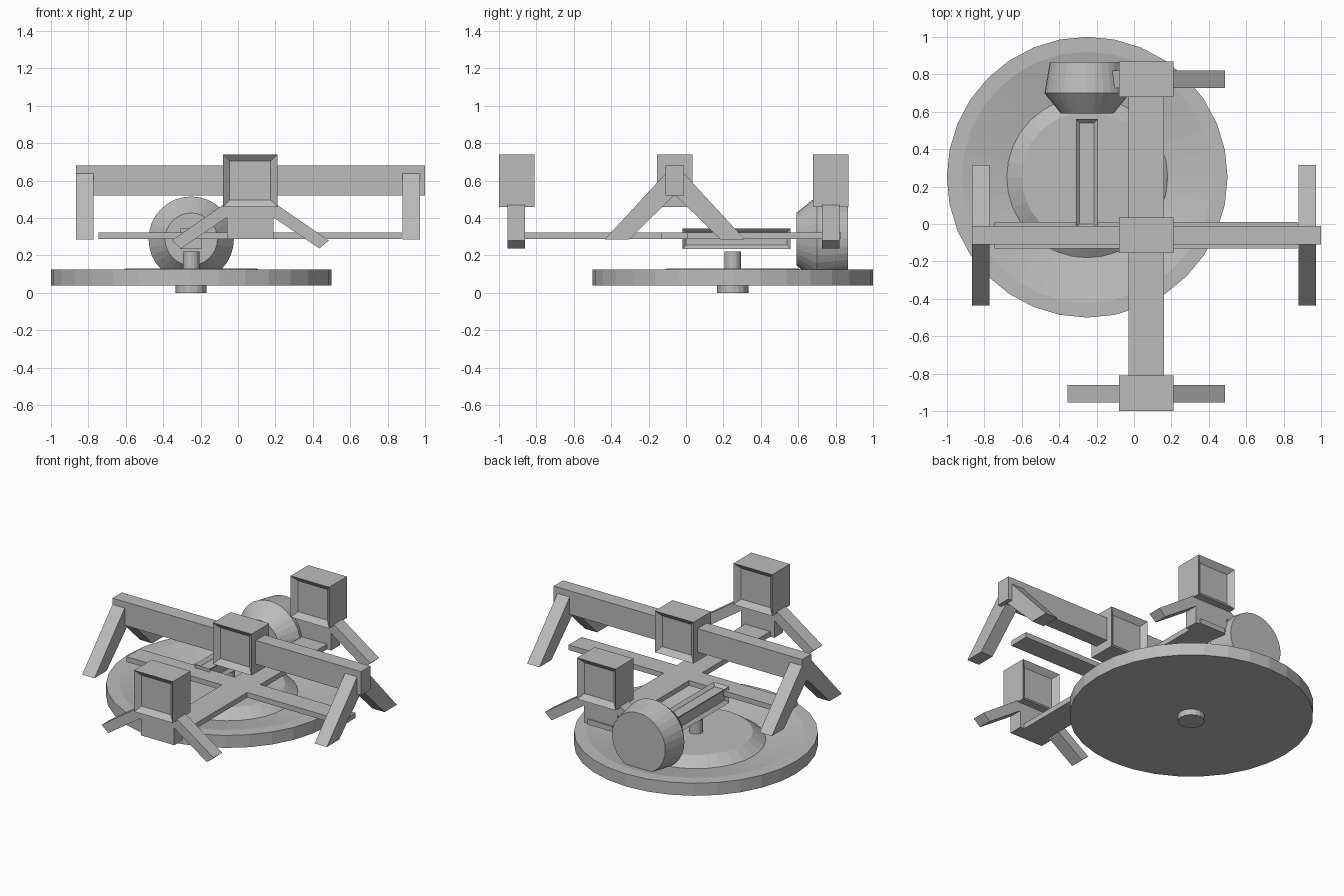
import bpy, bmesh
from math import pi
from mathutils import Matrix, Vector

cube = bpy.data.objects.get("Cube")
if cube:
    bpy.data.objects.remove(cube)

grey = bpy.data.materials.new("plain grey")
grey.use_nodes = True
colour = (0.5, 0.5, 0.5, 1)
grey.diffuse_color = colour
grey.node_tree.nodes["Principled BSDF"].inputs["Base Color"].default_value = colour


def finish(name, bm):
    bmesh.ops.recalc_face_normals(bm, faces=bm.faces)
    mesh = bpy.data.meshes.new(name)
    bm.to_mesh(mesh)
    bm.free()
    mesh.materials.append(grey)
    obj = bpy.data.objects.new(name, mesh)
    bpy.context.collection.objects.link(obj)
    return obj


def box(name, x, y, z, recess=None, wall=0.05, depth=0.03):
    """Box from (min, max) ranges; faces chosen by recess(normal) are sunk."""
    bm = bmesh.new()
    bmesh.ops.create_cube(bm, size=1)
    for v in bm.verts:
        v.co = Vector([r[0] if c < 0 else r[1] for c, r in zip(v.co, (x, y, z))])
    bm.normal_update()
    if recess:
        faces = [f for f in bm.faces if recess(f.normal)]
        for f in faces:
            bmesh.ops.inset_individual(bm, faces=[f], thickness=wall)
            bmesh.ops.translate(bm, verts=f.verts, vec=-f.normal * depth)
    return finish(name, bm)


def prism(name, points, sweep):
    """Extrude a closed outline along the vector sweep."""
    bm = bmesh.new()
    face = bm.faces.new([bm.verts.new(p) for p in points])
    out = bmesh.ops.extrude_face_region(bm, geom=[face], use_keep_orig=True)
    verts = [g for g in out["geom"] if isinstance(g, bmesh.types.BMVert)]
    bmesh.ops.translate(bm, verts=verts, vec=sweep)
    return finish(name, bm)


def lathe(name, profile, centre, steps=32, turn=None):
    """Revolve (radius, height) pairs about z, then turn and move."""
    bm = bmesh.new()
    verts = [bm.verts.new((r, 0, h)) for r, h in profile]
    edges = [bm.edges.new(pair) for pair in zip(verts, verts[1:])]
    bmesh.ops.spin(bm, geom=verts + edges, cent=(0, 0, 0), axis=(0, 0, 1),
                   angle=2 * pi, steps=steps)
    bmesh.ops.remove_doubles(bm, verts=bm.verts, dist=0.0005)
    bmesh.ops.transform(bm, matrix=Matrix.Translation(centre) @ (turn or Matrix()),
                        verts=bm.verts)
    return finish(name, bm)


# Dished disc with a raised centre, and its axle
DISC = (-0.25, 0.25, 0)
lathe("dish", [(0, 0.04), (0.75, 0.04), (0.75, 0.125), (0.67, 0.125),
               (0.43, 0.075), (0.35, 0.13), (0, 0.13)], DISC)
lathe("axle", [(0, 0.1), (0.045, 0.1), (0.045, 0.22), (0, 0.22)], DISC, 16)
lathe("axle_foot", [(0, 0), (0.083, 0), (0.083, 0.06), (0, 0.06)], DISC, 16)

# Tapered wheel lying along y
lathe("wheel", [(0, 0.59), (0.14, 0.59), (0.228, 0.7), (0.2, 0.865), (0, 0.865)],
      (-0.25, 0, 0.287), turn=Matrix.Rotation(-pi / 2, 4, "X"))

# Grooved rod between the wheel and the axle
box("grooved_rod", (-0.31, -0.195), (-0.02, 0.56), (0.235, 0.345),
    recess=lambda n: abs(n.y) < 0.5, wall=0.027, depth=0.02)

# Crossed lower bars and the high cross beam
box("long_bar", (-0.03, 0.16), (-0.87, 0.83), (0.287, 0.322))
box("cross_bar", (-0.745, 0.875), (-0.13, 0.01), (0.287, 0.322))
box("high_beam", (-0.865, 1.0), (-0.11, -0.01), (0.52, 0.68))

# Three head blocks with square recesses front and back
MID_X = 0.065
for place, y in (("front", -0.905), ("middle", -0.06), ("back", 0.773)):
    box(place + "_head", (MID_X - 0.145, MID_X + 0.145), (y - 0.095, y + 0.095),
        (0.46, 0.74), recess=lambda n: abs(n.y) > 0.5)

# Bodies and slanted arms below the end heads
for place, y in (("front", -0.908), ("back", 0.773)):
    box(place + "_body", (MID_X - 0.125, MID_X + 0.125), (y - 0.047, y + 0.047),
        (0.287, 0.47))
    for side, s in (("left", 1), ("right", -1)):
        outline = [(0.1, 0.48), (0.13, 0.48), (0.42, 0.28), (0.37, 0.237), (0.1, 0.42)]
        prism(place + "_" + side + "_arm",
              [(MID_X + s * dx, y - 0.047, z) for dx, z in outline], (0, 0.094, 0))

# Splayed leg pairs at both ends of the high beam
for side, x in (("right", -0.865), ("left", 0.88)):
    for place, s in (("front", -1), ("back", 1)):
        outline = [(0, 0.67), (0.02, 0.67), (0.375, 0.285), (0.245, 0.285), (0, 0.525)]
        prism(side + "_" + place + "_leg",
              [(x, -0.06 + s * dy, z) for dy, z in outline], (0.092, 0, 0))
